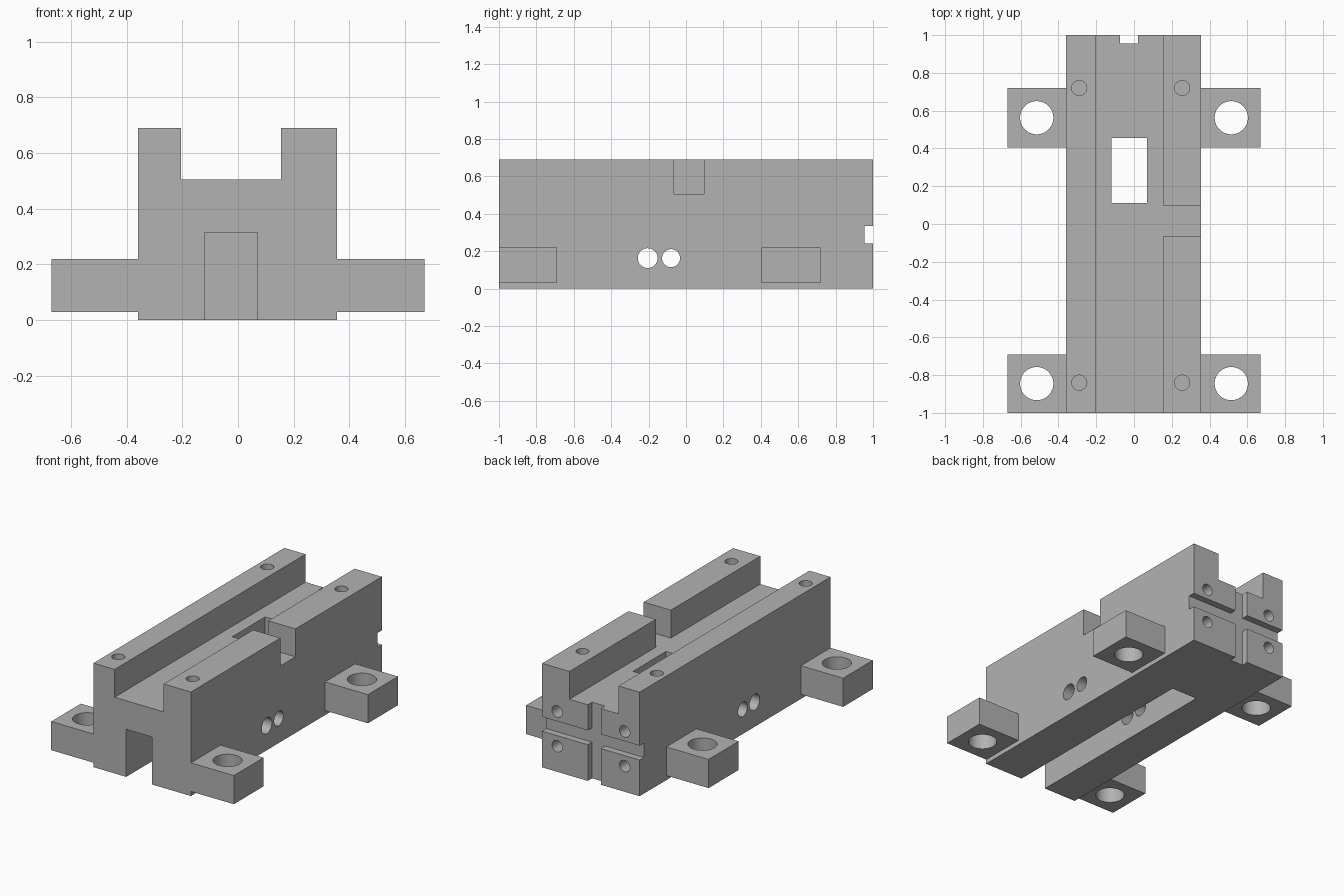
import bpy, bmesh, math
from mathutils import Matrix, Vector

default = bpy.data.objects.get("Cube")
if default:
    bpy.data.objects.remove(default, do_unlink=True)

grey = bpy.data.materials.new("machined grey")
grey.use_nodes = True
grey.diffuse_color = (0.45, 0.45, 0.45, 1)
grey.node_tree.nodes["Principled BSDF"].inputs["Base Color"].default_value = (0.45, 0.45, 0.45, 1)


def finish(name, bm):
    bmesh.ops.recalc_face_normals(bm, faces=bm.faces)
    mesh = bpy.data.meshes.new(name)
    bm.to_mesh(mesh)
    bm.free()
    mesh.materials.append(grey)
    obj = bpy.data.objects.new(name, mesh)
    bpy.context.collection.objects.link(obj)
    return obj


def prism(name, points, sweep):
    """Extrude a closed outline along the sweep vector."""
    bm = bmesh.new()
    face = bm.faces.new([bm.verts.new(p) for p in points])
    geom = bmesh.ops.extrude_face_region(bm, geom=[face])["geom"]
    verts = [g for g in geom if isinstance(g, bmesh.types.BMVert)]
    bmesh.ops.translate(bm, verts=verts, vec=sweep)
    return finish(name, bm)


def box(name, x, y, z):
    outline = [(x[0], y[0], z[0]), (x[1], y[0], z[0]), (x[1], y[1], z[0]), (x[0], y[1], z[0])]
    return prism(name, outline, (0, 0, z[1] - z[0]))


def drill(name, centre, radius, length, axis):
    bm = bmesh.new()
    turn = Vector((0, 0, 1)).rotation_difference(Vector(axis)).to_matrix().to_4x4()
    bmesh.ops.create_cone(bm, cap_ends=True, segments=48, radius1=radius, radius2=radius,
                          depth=length, matrix=Matrix.Translation(centre) @ turn)
    return finish(name, bm)


# Block with the open channel along its top
section = [(-0.36, 0), (0.355, 0), (0.355, 0.69), (0.155, 0.69),
           (0.155, 0.505), (-0.205, 0.505), (-0.205, 0.69), (-0.36, 0.69)]
body = prism("slide_block", [(x, -1, z) for x, z in section], (0, 2, 0))

# Four mounting ears, fused into the block
ears, cutters = [], []
for side in (-1, 1):
    for y0, y1 in ((-1, -0.69), (0.405, 0.72)):
        ears.append(box("mounting_ear", sorted((side * 0.3, side * 0.67)), (y0, y1), (0.03, 0.22)))
        hole_y = (y0 + y1) / 2
        cutters.append(drill("ear_hole", (side * 0.515, hole_y, 0.12), 0.088, 0.5, (0, 0, 1)))

# Underside slot that opens upward into the channel window
slot = [(-1.1, -0.1), (0.455, -0.1), (0.455, 0.6), (0.11, 0.6), (0.11, 0.315), (-1.1, 0.315)]
cutters.append(prism("slot_and_window", [(-0.12, y, z) for y, z in slot], (0.19, 0, 0)))

# Notch through the left rail
cutters.append(box("rail_notch", (0.1, 0.5), (-0.063, 0.095), (0.505, 0.8)))

# Crossed grooves on the back face
cutters.append(box("back_cross_groove", (-0.5, 0.5), (0.955, 1.1), (0.24, 0.335)))
cutters.append(box("back_upright_groove", (-0.075, 0.02), (0.955, 1.1), (-0.1, 0.6)))

# Blind screw holes in the rails and the back face
for x in (-0.29, 0.255):
    for y in (-0.84, 0.72):
        cutters.append(drill("rail_screw_hole", (x, y, 0.69), 0.04, 0.3, (0, 0, 1)))
for x in (-0.25, 0.245):
    for z in (0.17, 0.40):
        cutters.append(drill("back_screw_hole", (x, 1, z), 0.038, 0.3, (0, 1, 0)))

# Pair of cross holes right through both walls
for y, radius in ((-0.205, 0.053), (-0.08, 0.048)):
    cutters.append(drill("side_hole", (0, y, 0.163), radius, 1.2, (1, 0, 0)))

# Combine everything and bake the result
for tools, operation in ((ears, "UNION"), (cutters, "DIFFERENCE")):
    for tool in tools:
        tool.hide_render = True
        mod = body.modifiers.new(tool.name, "BOOLEAN")
        mod.operation, mod.solver, mod.object = operation, "EXACT", tool
bpy.context.view_layer.update()
baked = bpy.data.meshes.new_from_object(body.evaluated_get(bpy.context.evaluated_depsgraph_get()))
body.modifiers.clear()
body.data = baked
for tool in ears + cutters:
    bpy.data.objects.remove(tool, do_unlink=True)

# Smooth bores, crisp edges
bpy.ops.object.select_all(action="DESELECT")
body.select_set(True)
bpy.context.view_layer.objects.active = body
bpy.ops.object.shade_smooth_by_angle(angle=math.radians(30))
